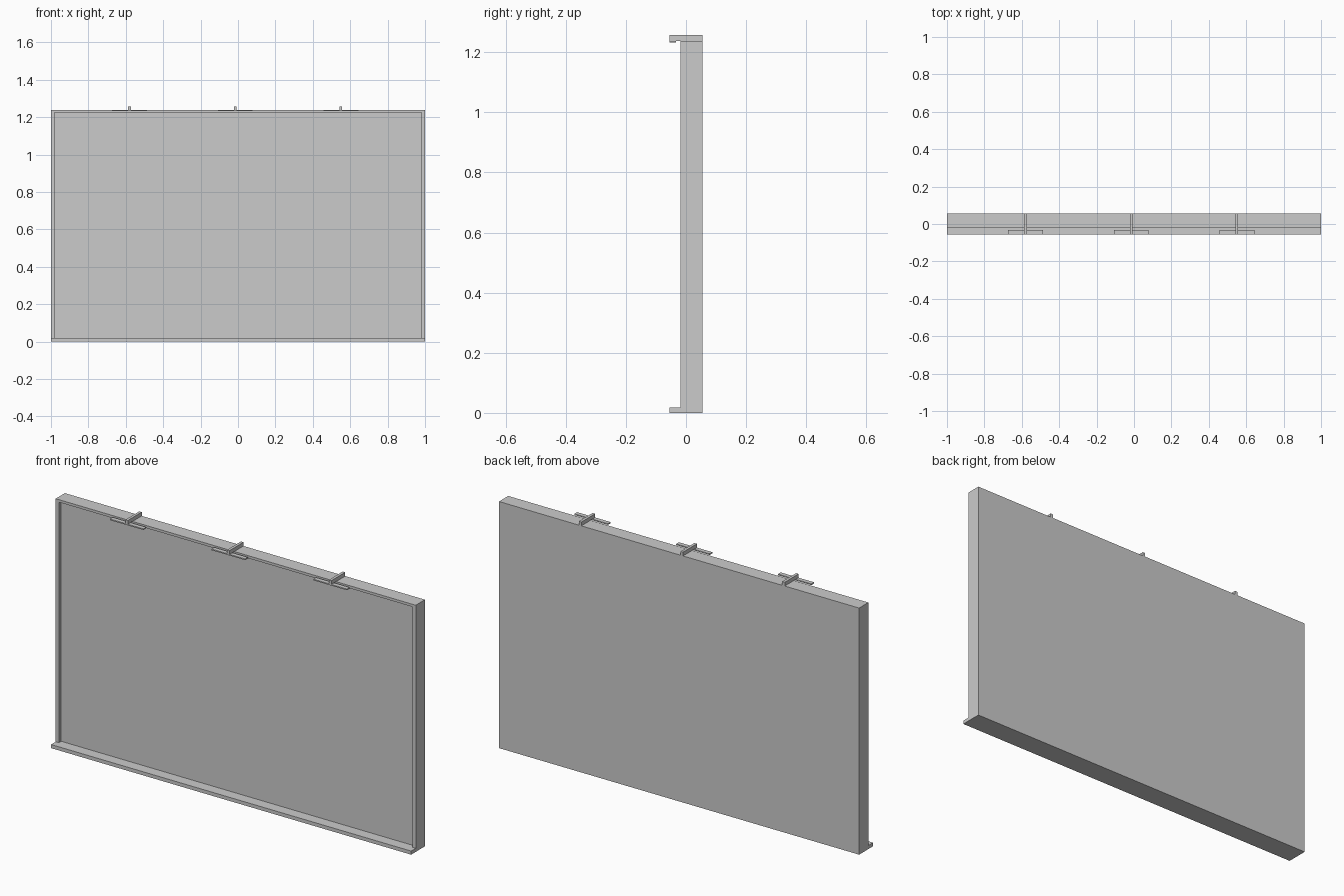
import bpy
import bmesh
from mathutils import Vector

if "Cube" in bpy.data.objects:
    bpy.data.objects.remove(bpy.data.objects["Cube"])


def prism(name, profile, sweep):
    """Closed solid: planar outline swept along a vector."""
    bm = bmesh.new()
    face = bm.faces.new([bm.verts.new(p) for p in profile])
    ext = bmesh.ops.extrude_face_region(bm, geom=[face], use_keep_orig=True)
    moved = [v for v in ext["geom"] if isinstance(v, bmesh.types.BMVert)]
    bmesh.ops.translate(bm, vec=Vector(sweep), verts=moved)
    bmesh.ops.recalc_face_normals(bm, faces=bm.faces)
    mesh = bpy.data.meshes.new(name)
    bm.to_mesh(mesh)
    bm.free()
    obj = bpy.data.objects.new(name, mesh)
    bpy.context.collection.objects.link(obj)
    return obj


def box(name, x0, x1, y0, y1, z0, z1):
    return prism(name, [(x0, y0, z0), (x1, y0, z0), (x1, y1, z0), (x0, y1, z0)],
                 (0, 0, z1 - z0))


W, D, H = 1.0, 0.055, 1.238     # half width, half depth, board height
RIM, TOP_RIM = 0.018, 0.013     # frame border widths
FRONT, PANEL = -0.018, 0.0      # frame front, recessed panel surface

# Back panel with the projecting bottom ledge, one L-shaped section
section = [(-D, 0), (D, 0), (D, H), (PANEL, H), (PANEL, RIM), (-D, RIM)]
prism("panel_and_ledge", [(-W, y, z) for y, z in section], (2 * W, 0, 0))

# Raised frame around the sides and top
xi, zi = W - RIM, H - TOP_RIM
outline = [(-W, RIM), (-W, H), (W, H), (W, RIM),
           (xi, RIM), (xi, zi), (-xi, zi), (-xi, RIM)]
prism("frame_rim", [(x, FRONT, z) for x, z in outline], (0, PANEL - FRONT, 0))

# Three hangers: a stem over the top edge and a thin crossbar in front
for i, x in enumerate((-0.58, -0.015, 0.55), 1):
    box(f"hanger_stem_{i}", x - 0.007, x + 0.007, -D, D, H, 1.257)
    box(f"hanger_bar_{i}", x - 0.093, x + 0.093, -D, -0.033, 1.232, H)
